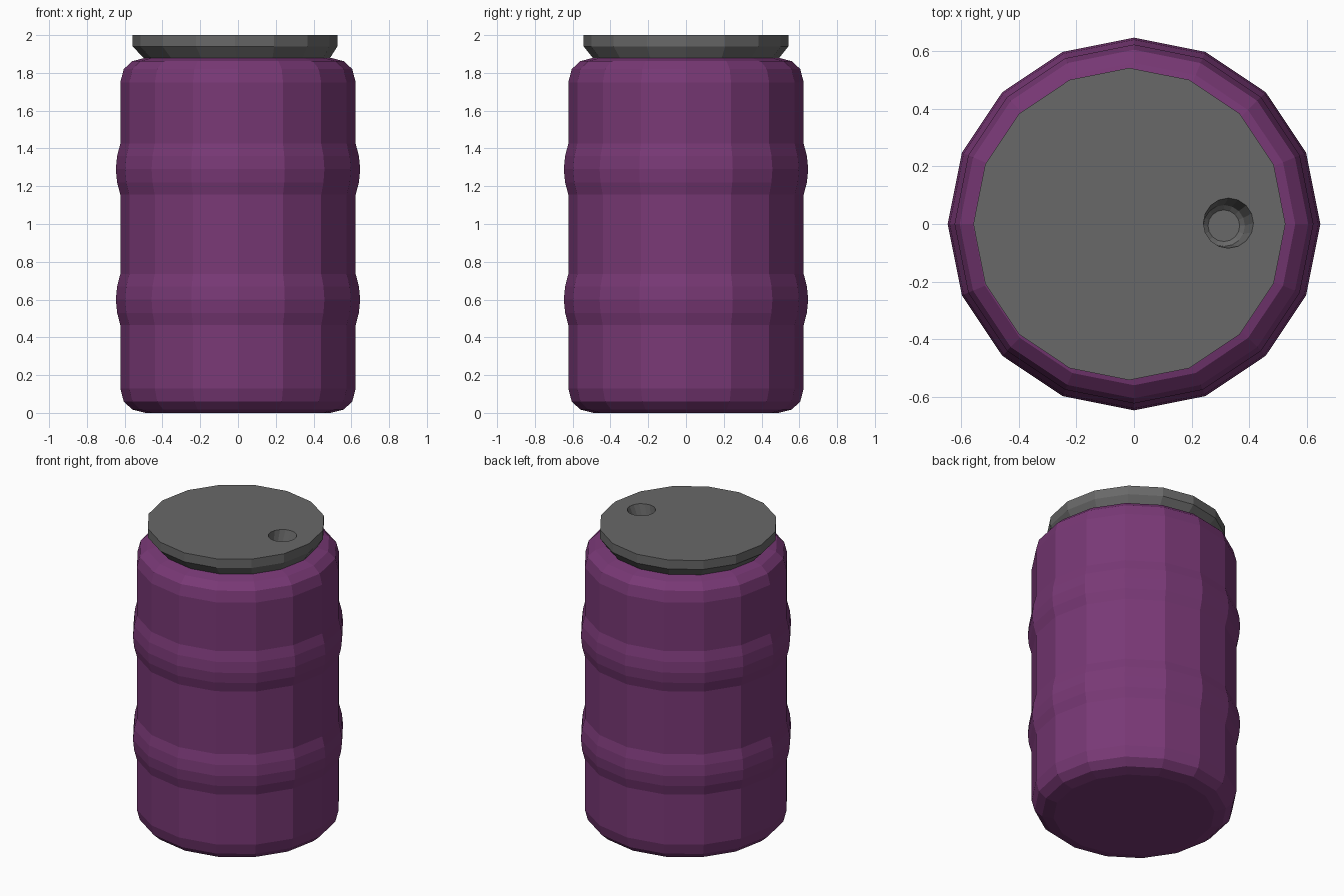
import bpy, bmesh
from math import cos, sin, pi

if "Cube" in bpy.data.objects:
    bpy.data.objects.remove(bpy.data.objects["Cube"])


def material(name, rgb):
    m = bpy.data.materials.new(name)
    m.diffuse_color = (*rgb, 1)
    m.use_nodes = True
    m.node_tree.nodes["Principled BSDF"].inputs["Base Color"].default_value = m.diffuse_color
    return m


def lathe(name, rings, mat, sides=16):
    """Skin a stack of (centre_x, centre_y, radius, z) rings and cap both ends."""
    bm = bmesh.new()
    loops = [[bm.verts.new((cx + r * cos(2 * pi * i / sides), cy + r * sin(2 * pi * i / sides), z))
              for i in range(sides)] for cx, cy, r, z in rings]
    for a, b in zip(loops, loops[1:]):
        for i in range(sides):
            j = (i + 1) % sides
            bm.faces.new((a[i], a[j], b[j], b[i]))
    bm.faces.new(loops[0][::-1])
    bm.faces.new(loops[-1])
    bmesh.ops.recalc_face_normals(bm, faces=bm.faces)
    me = bpy.data.meshes.new(name)
    bm.to_mesh(me)
    bm.free()
    me.materials.append(mat)
    ob = bpy.data.objects.new(name, me)
    bpy.context.collection.objects.link(ob)
    return ob


purple = material("purple_plastic", (0.19, 0.04, 0.18))
grey = material("grey_lid", (0.14, 0.14, 0.14))

# Drum body: rounded ends and two bulging hoops
end = [(0.49, 0.0), (0.56, 0.018), (0.605, 0.06), (0.623, 0.13)]
hoop = [(0.623, -0.135), (0.64, -0.07), (0.647, 0.0), (0.64, 0.07), (0.623, 0.135)]
profile = list(end)
for hoop_z in (0.6, 1.29):
    profile += [(r, hoop_z + dz) for r, dz in hoop]
profile += [(r, 1.88 - z) for r, z in reversed(end)]
lathe("drum_body", [(0, 0, r, z) for r, z in profile], purple)

# Lid: flared below, straight rim, slightly off centre
lid = lathe("lid", [(-0.005, 0, 0.49, 1.875), (-0.016, 0, 0.542, 1.94), (-0.016, 0, 0.542, 2.0)], grey)

# Filler hole sunk into the lid
cutter = lathe("hole_cutter", [(0.312, -0.006, 0.055, 1.9), (0.313, -0.006, 0.072, 1.915),
                               (0.328, 0.003, 0.087, 2.0), (0.328, 0.003, 0.087, 2.05)], grey)
cutter.hide_render = True
cutter.hide_viewport = True
cut = lid.modifiers.new("filler_hole", 'BOOLEAN')
cut.operation = 'DIFFERENCE'
cut.solver = 'EXACT'
cut.object = cutter
